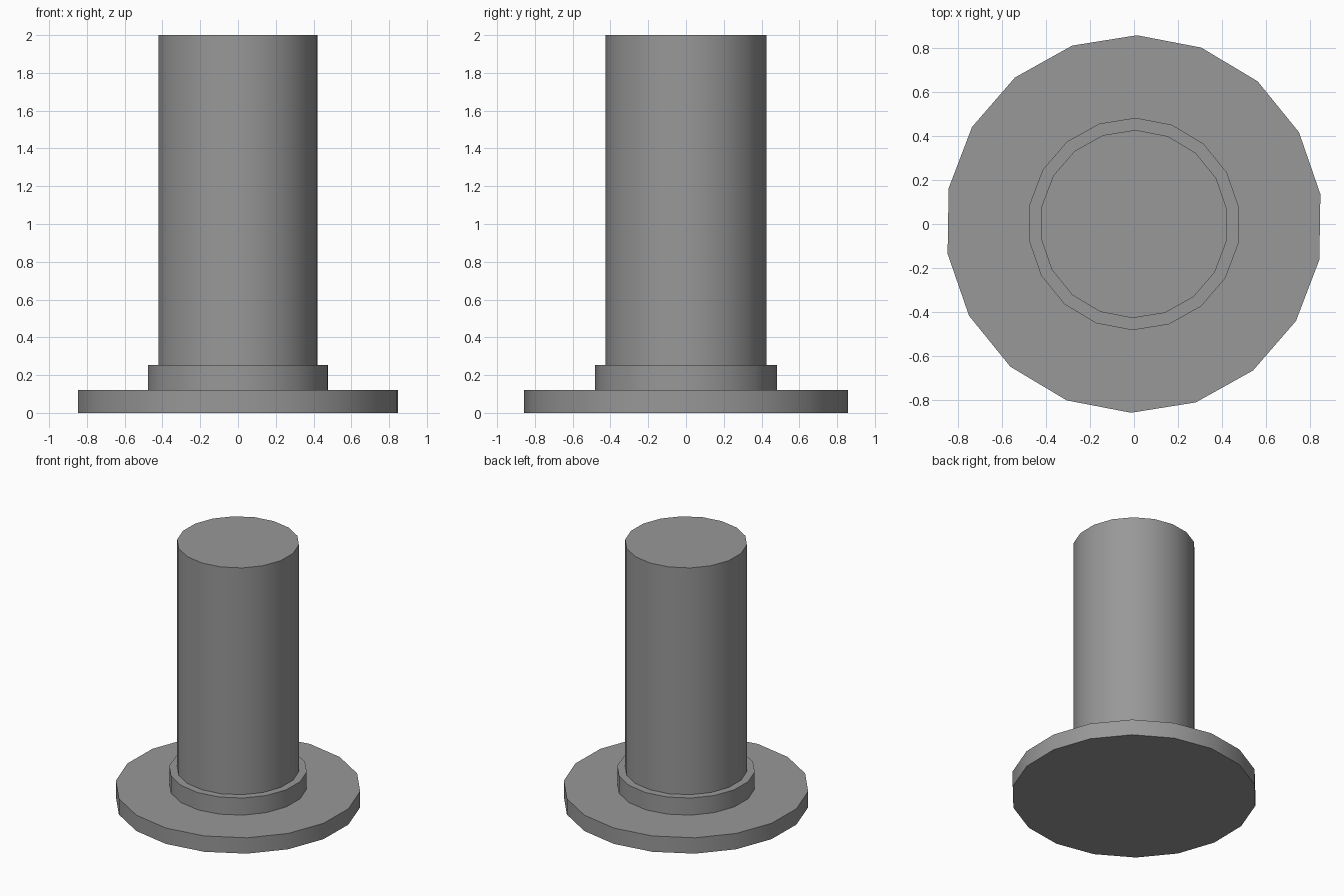
import bpy, bmesh
from math import sin, cos, pi, radians

if "Cube" in bpy.data.objects:
    bpy.data.objects.remove(bpy.data.objects["Cube"])

SIDES = 18
START = pi / 2 - radians(0.9)
# Stepped profile: radius, height
PROFILE = [
    (0.857, 0.0), (0.857, 0.122),   # flange
    (0.482, 0.122), (0.482, 0.254),   # collar
    (0.427, 0.254), (0.427, 2.0),     # shaft
]


def ring(bm, radius, z):
    angles = [START + 2 * pi * i / SIDES for i in range(SIDES)]
    return [bm.verts.new((radius * cos(a), radius * sin(a), z)) for a in angles]


# Flanged pin, lofted ring by ring and capped at both ends
bm = bmesh.new()
rings = [ring(bm, *p) for p in PROFILE]
for low, high in zip(rings, rings[1:]):
    for i in range(SIDES):
        j = (i + 1) % SIDES
        bm.faces.new((low[i], low[j], high[j], high[i]))
bm.faces.new(rings[0][::-1])
bm.faces.new(rings[-1])
bmesh.ops.recalc_face_normals(bm, faces=bm.faces)

mesh = bpy.data.meshes.new("flanged_pin")
bm.to_mesh(mesh)
bm.free()
obj = bpy.data.objects.new("flanged_pin", mesh)
bpy.context.collection.objects.link(obj)

# Dark grey metal
metal = bpy.data.materials.new("dark_grey")
metal.diffuse_color = (0.315, 0.315, 0.315, 1.0)
metal.use_nodes = True
metal.node_tree.nodes["Principled BSDF"].inputs["Base Color"].default_value = metal.diffuse_color
mesh.materials.append(metal)

# Smooth round walls, sharp steps
bpy.context.view_layer.objects.active = obj
obj.select_set(True)
bpy.ops.object.shade_smooth_by_angle(angle=radians(30))
